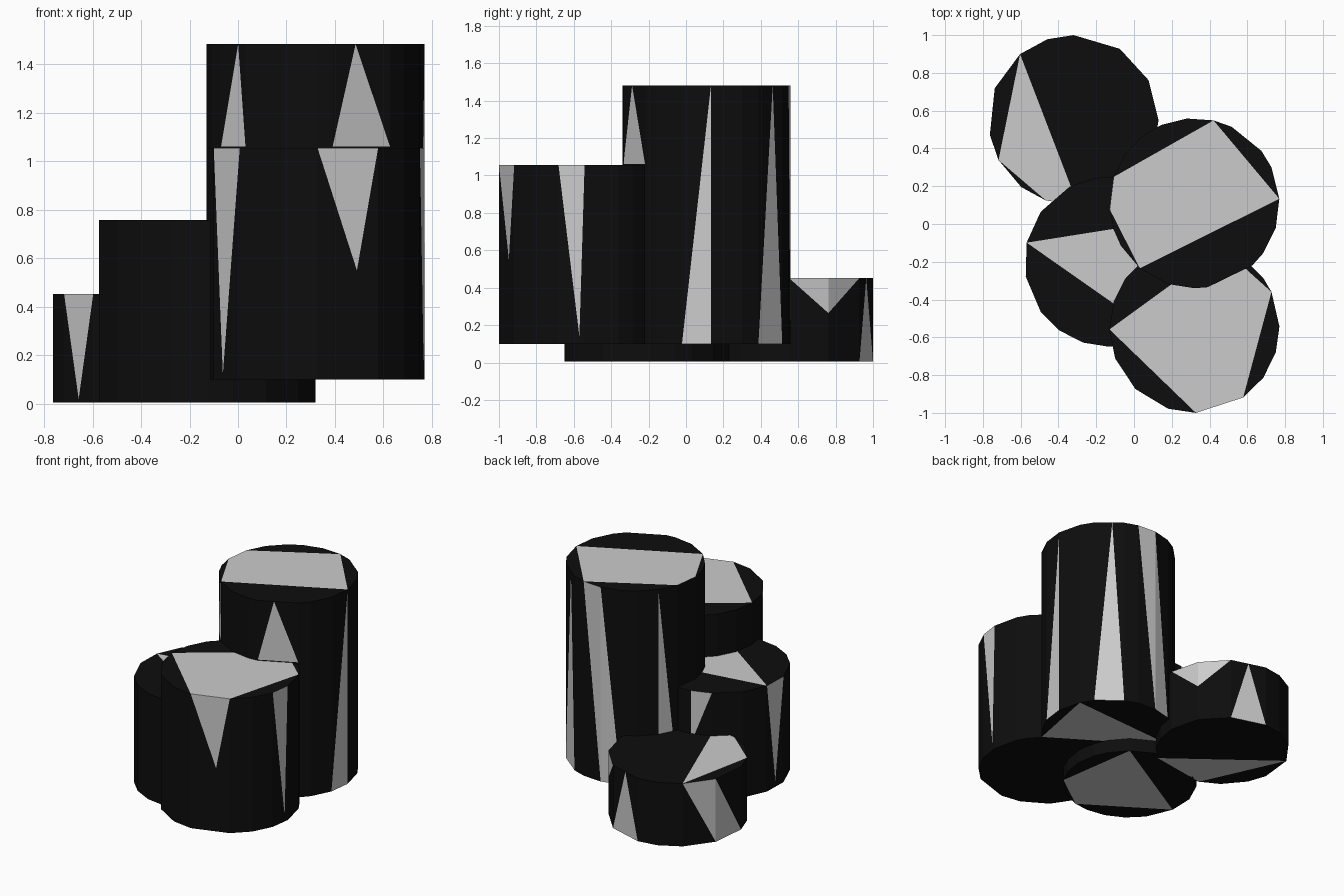
import bpy, bmesh
from math import cos, sin, radians
from mathutils import Vector

if "Cube" in bpy.data.objects:
    bpy.data.objects.remove(bpy.data.objects["Cube"])

R = 0.45


def material(name, rgb):
    m = bpy.data.materials.new(name)
    m.diffuse_color = (*rgb, 1)
    m.use_nodes = True
    m.node_tree.nodes["Principled BSDF"].inputs["Base Color"].default_value = m.diffuse_color
    return m


BLACK = material("black", (0.004, 0.004, 0.004))
GREY = material("grey", (0.6, 0.6, 0.6))


def column(name, cx, cy, z0, z1, top, bottom, facets):
    """Faceted drum. top/bottom: corner angles of the grey cap panel.
    facets: (start, end, base height, apex across, apex height) of grey side triangles."""
    bm = bmesh.new()

    def point(a, v):
        return Vector((cx + R * cos(radians(a)), cy + R * sin(radians(a)), z0 + (z1 - z0) * v))

    def face(points, grey=False):
        if len(points) < 3:
            return
        if len(points) == 3 and (points[1] - points[0]).cross(points[2] - points[0]).length < 1e-5:
            return
        f = bm.faces.new([bm.verts.new(p) for p in points])
        f.material_index = int(grey)

    # Ring angles: key corners plus regular steps in the free stretches
    keys = {a % 360 for a in top + bottom} | {a % 360 for f in facets for a in f[:2]}
    ring = set(keys)
    for a in range(0, 360, 18):
        near = any(min((a - k) % 360, (k - a) % 360) < 9 for k in keys)
        inside = any((a - f[0]) % 360 < f[1] - f[0] for f in facets)
        if not near and not inside:
            ring.add(a)
    ring = sorted(ring)
    n = len(ring)

    # Side wall
    spec = {f[0] % 360: f for f in facets}
    for i, a in enumerate(ring):
        b = ring[(i + 1) % n]
        b0, b1, t0, t1 = point(a, 0), point(b, 0), point(a, 1), point(b, 1)
        if a not in spec:
            face([b0, b1, t1, t0])
            continue
        _, _, vb, u, va = spec[a]
        apex = b0.lerp(b1, u).lerp(t0.lerp(t1, u), va)
        if 0 < vb < 1:
            m0, m1 = b0.lerp(t0, vb), b1.lerp(t1, vb)
            face([b0, b1, m1, m0])
            b0, b1 = m0, m1
        face([b0, b1, apex], vb < 1)
        face([b1, t1, apex])
        face([t1, t0, apex], vb == 1)
        face([t0, b0, apex])

    # Caps: a grey panel with black segments around it
    for panel, v in ((top, 1), (bottom, 0)):
        corners = sorted(a % 360 for a in panel)
        pieces = [(corners or ring, bool(corners))]
        for i, a in enumerate(corners):
            b = corners[(i + 1) % len(corners)]
            span = (b - a) % 360
            arc = sorted((r for r in ring if (r - a) % 360 <= span), key=lambda r: (r - a) % 360)
            pieces.append((arc, False))
        for angles, grey in pieces:
            pts = [point(a, v) for a in angles]
            face(pts if v else pts[::-1], grey)

    bmesh.ops.remove_doubles(bm, verts=bm.verts, dist=1e-5)
    mesh = bpy.data.meshes.new(name)
    bm.to_mesh(mesh)
    bm.free()
    mesh.materials.append(BLACK)
    mesh.materials.append(GREY)
    bpy.context.collection.objects.link(bpy.data.objects.new(name, mesh))


# Lowest drum at the back left
column("low_column", -0.32, 0.55, 0.005, 0.452,
       [129, 208, 251, 273], [158, 251, 307],
       [(0, 28, 1, 1, 0.58), (28, 57, 1, 0, 0.58), (57, 90, 0, 0.5, 1),
        (129, 158, 1, 1, 0), (158, 190, 0, 0, 1), (208, 232, 1, 0.5, 0.03)])

# Second drum at the front left
column("medium_column", -0.13, -0.2, 0.005, 0.757,
       [31, 167, 303], [50, 190, 284, 327],
       [(100, 118, 1, 0, 0.5), (167, 190, 1, 0.5, 0.05)])

# Tallest drum, raised off the floor
column("tall_column", 0.32, 0.11, 0.1, 1.482,
       [3, 77, 162, 184, 230], [25, 162, 313],
       [(38, 64, 0, 0.6, 1), (77, 95, 1, 1, 0), (95, 113, 0, 0, 1), (144, 162, 0, 0, 1),
        (210, 230, 0.695, 0.7, 1), (279, 313, 0.695, 0.4, 1), (343, 363, 0, 1, 1)])

# Front right drum, raised off the floor
column("front_column", 0.32, -0.55, 0.1, 1.055,
       [25, 71, 181, 271, 305], [],
       [(201, 226, 1, 0.35, 0.02), (271, 305, 1, 0.65, 0.47), (343, 361, 1, 0.8, 0.04)])
